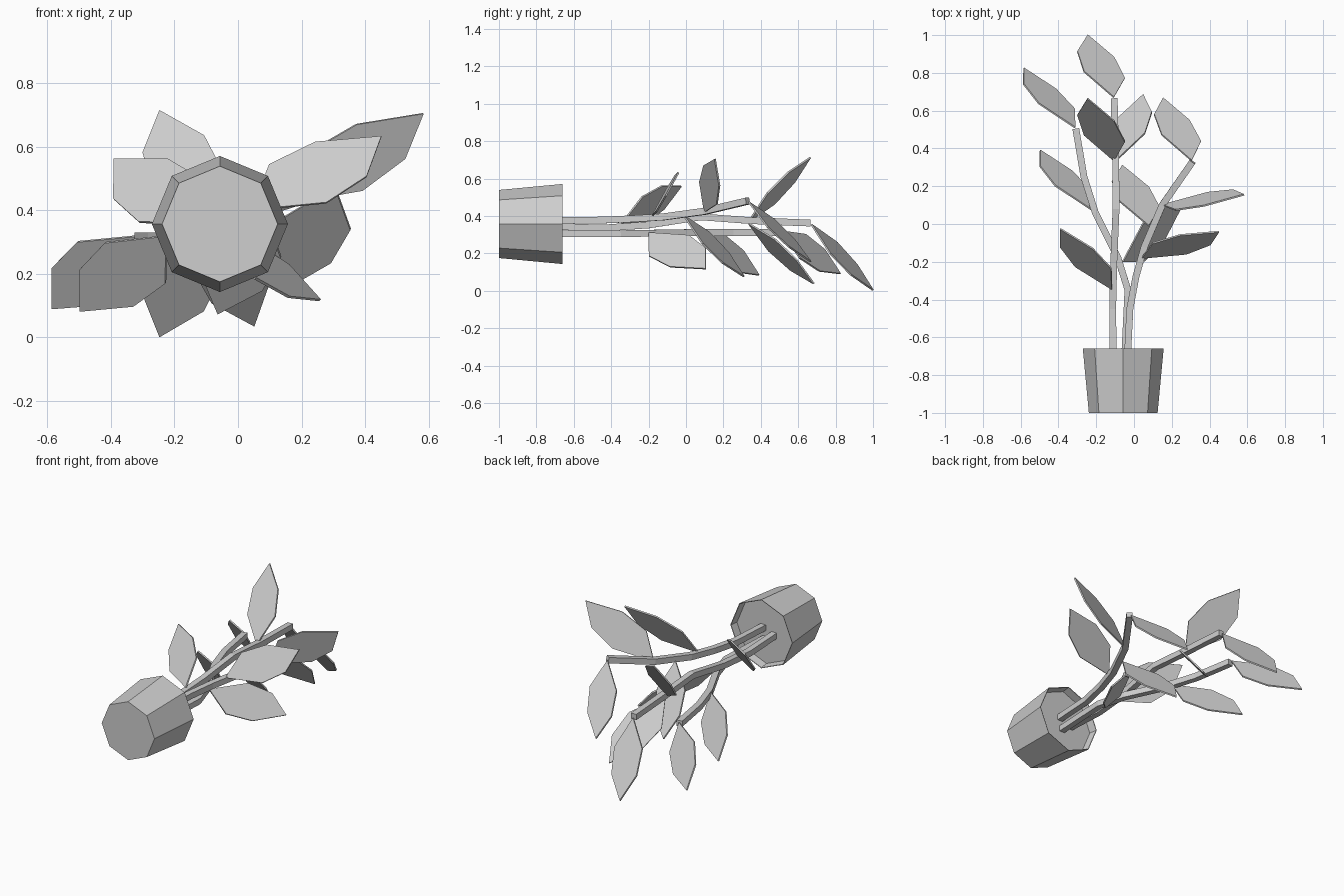
import bpy, bmesh, math
from mathutils import Vector

cube = bpy.data.objects.get("Cube")
if cube:
    bpy.data.objects.remove(cube, do_unlink=True)

GREY = (0.62, 0.62, 0.62, 1.0)
mat = bpy.data.materials.new("plain_grey")
mat.use_nodes = True
mat.diffuse_color = GREY
mat.node_tree.nodes["Principled BSDF"].inputs["Base Color"].default_value = GREY


def finish(name, bm):
    """Turn a bmesh into a flat-shaded object."""
    bmesh.ops.recalc_face_normals(bm, faces=bm.faces)
    mesh = bpy.data.meshes.new(name)
    bm.to_mesh(mesh)
    bm.free()
    mesh.materials.append(mat)
    obj = bpy.data.objects.new(name, mesh)
    bpy.context.scene.collection.objects.link(obj)
    return obj


def loft(name, rings):
    """Skin a list of equal rings and cap both ends."""
    bm = bmesh.new()
    loops = [[bm.verts.new(p) for p in ring] for ring in rings]
    n = len(loops[0])
    for a, b in zip(loops, loops[1:]):
        for i in range(n):
            j = (i + 1) % n
            bm.faces.new((a[i], a[j], b[j], b[i]))
    bm.faces.new(loops[0])
    bm.faces.new(loops[-1])
    return finish(name, bm)


def octagon(y, r):
    return [(-0.057 + r * math.cos(i * math.pi / 4), y, 0.357 + r * math.sin(i * math.pi / 4))
            for i in range(8)]


def stem(name, points, half=0.018):
    """Square tube along a path."""
    pts = [Vector(p) for p in points]
    rings = []
    for i, p in enumerate(pts):
        t = (pts[min(i + 1, len(pts) - 1)] - pts[max(i - 1, 0)]).normalized()
        side = t.cross(Vector((0, 0, 1))).normalized() * half
        up = side.cross(t).normalized() * half
        rings.append([p + side + up, p - side + up, p - side - up, p + side - up])
    return loft(name, rings)


def leaf(name, base, tip, width, thick=0.009):
    """Thin six-sided leaf; width is the half-width vector at the widest point."""
    base, tip, w = Vector(base), Vector(tip), Vector(width)
    axis = tip - base
    n = axis.cross(w).normalized() * thick / 2
    shape = [(0, 0), (0.36, 1), (0.69, 0.9), (1, 0), (0.69, -0.9), (0.36, -1)]
    outline = [base + axis * f + w * s for f, s in shape]
    return loft(name, [[p - n for p in outline], [p + n for p in outline]])


# Pot lying on its side, with soil sunk below the rim
loft("pot", [octagon(-1.0, 0.182), octagon(-0.66, 0.214), octagon(-0.661, 0.21), octagon(-0.71, 0.203)])

# Three bent stems growing out of the soil
stem("middle_stem", [(-0.11, -0.72, 0.345), (-0.113, -0.45, 0.335), (-0.107, -0.2, 0.352),
                     (-0.095, 0.08, 0.395), (-0.097, 0.35, 0.375), (-0.105, 0.665, 0.362)])
stem("left_stem", [(-0.035, -0.72, 0.375), (-0.022, -0.45, 0.378), (0.01, -0.28, 0.385),
                   (0.055, -0.12, 0.395), (0.15, 0.1, 0.425), (0.31, 0.33, 0.48)])
stem("right_stem", [(-0.05, -0.72, 0.305), (-0.032, -0.35, 0.305), (-0.085, -0.18, 0.308),
                    (-0.205, 0.06, 0.312), (-0.265, 0.25, 0.312), (-0.308, 0.505, 0.312)])

# Leaves: base, tip, half-width vector
leaf("middle_tip_leaf", (-0.107, 0.67, 0.355), (-0.246, 1.0, 0.003), (0.108, -0.018, -0.03))
leaf("middle_upper_leaf", (-0.105, 0.335, 0.37), (-0.246, 0.665, 0.713), (0.108, -0.018, 0.03))
leaf("middle_side_leaf", (-0.095, 0.335, 0.36), (0.05, 0.685, 0.037), (0.1, 0.018, 0.03))
leaf("middle_low_leaf", (-0.117, -0.345, 0.36), (-0.39, -0.025, 0.56), (0.095, -0.005, 0.07))
leaf("left_tip_leaf", (0.305, 0.335, 0.475), (0.153, 0.667, 0.155), (0.104, -0.018, -0.02))
leaf("left_inner_leaf", (0.078, -0.01, 0.40), (-0.063, 0.31, 0.075), (0.108, -0.018, -0.03))
leaf("left_upper_leaf", (0.15, 0.1, 0.42), (0.583, 0.155, 0.705), (0.085, 0.046, -0.06))
leaf("left_lower_leaf", (0.04, -0.18, 0.40), (0.451, -0.04, 0.632), (0.09, -0.028, -0.06))
leaf("right_low_leaf", (-0.06, -0.2, 0.31), (0.258, 0.105, 0.117), (0.0, 0.107, 0.055))
for label, dx, dy, dz in (("right_middle_leaf", 0, 0, 0), ("right_tip_leaf", -0.087, 0.435, 0.008)):
    leaf(label, (-0.225 + dx, 0.075 + dy, 0.32), (-0.497 + dx, 0.39 + dy, 0.083 + dz), (0.095, -0.015, -0.064))
